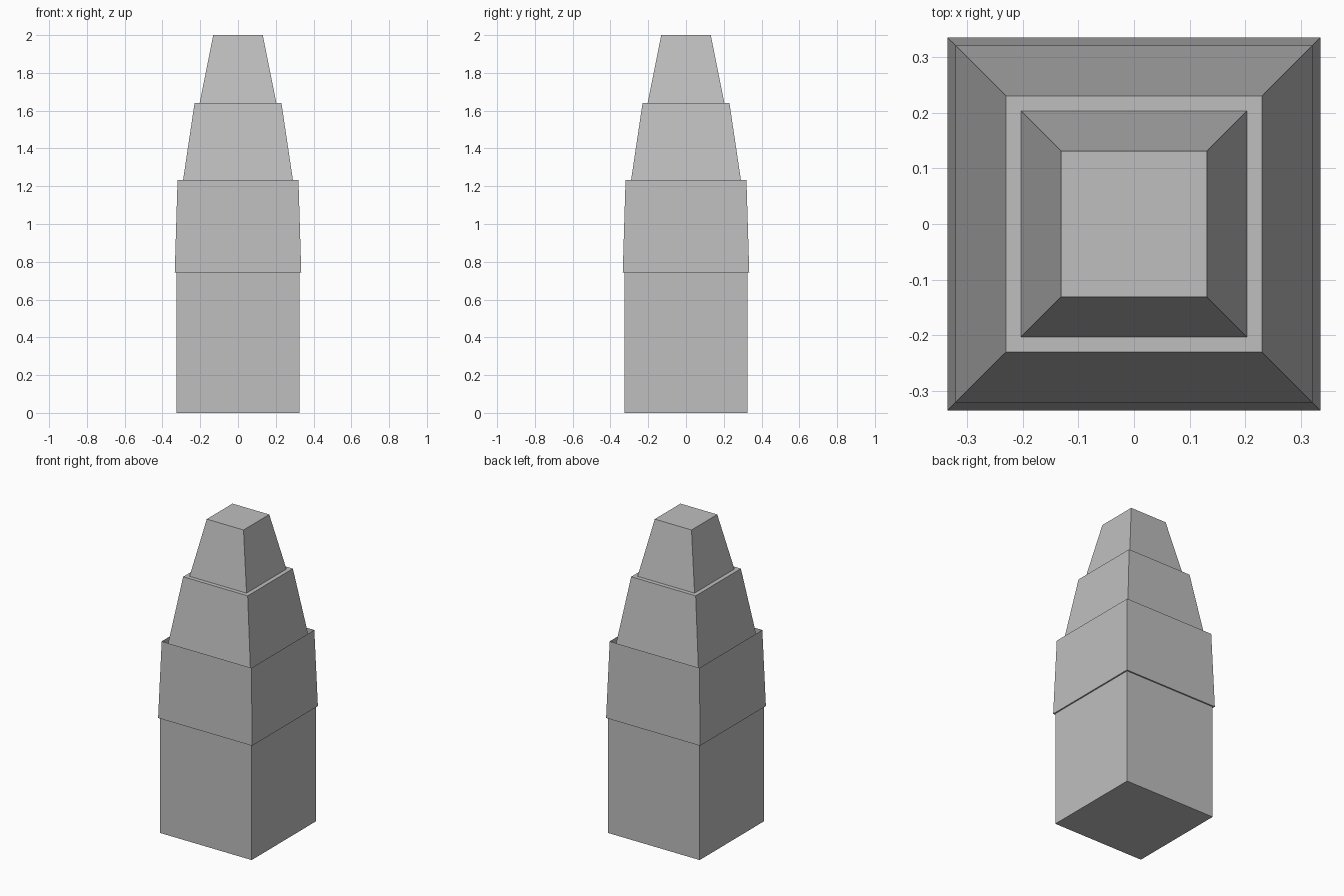
import bpy
import bmesh

cube = bpy.data.objects.get("Cube")
if cube:
    bpy.data.objects.remove(cube, do_unlink=True)

grey = bpy.data.materials.new("stone grey")
grey.use_nodes = True
colour = (0.52, 0.52, 0.52, 1)
grey.diffuse_color = colour
grey.node_tree.nodes["Principled BSDF"].inputs["Base Color"].default_value = colour


def tier(name, z0, half0, z1, half1, open_top=False):
    """Square tapering block between two heights."""
    bm = bmesh.new()
    bmesh.ops.create_cube(bm, size=2)
    for v in bm.verts:
        top = v.co.z > 0
        half = half1 if top else half0
        v.co.x *= half
        v.co.y *= half
        v.co.z = z1 if top else z0
    bm.normal_update()
    if open_top:
        caps = [f for f in bm.faces if f.normal.z > 0.9]
        bmesh.ops.delete(bm, geom=caps, context='FACES_ONLY')
    mesh = bpy.data.meshes.new(name)
    bm.to_mesh(mesh)
    bm.free()
    mesh.materials.append(grey)
    obj = bpy.data.objects.new(name, mesh)
    bpy.context.collection.objects.link(obj)


# Straight base and the collar around it, whose rim is open
tier("base_block", 0, 0.326, 0.742, 0.326)
tier("collar_tier", 0.742, 0.335, 1.234, 0.32, open_top=True)

# Tapering tier that rises from inside the collar
tier("upper_tier", 0.99, 0.327, 1.64, 0.23)

# Flat-topped cap
tier("top_cap", 1.64, 0.203, 2, 0.131)
